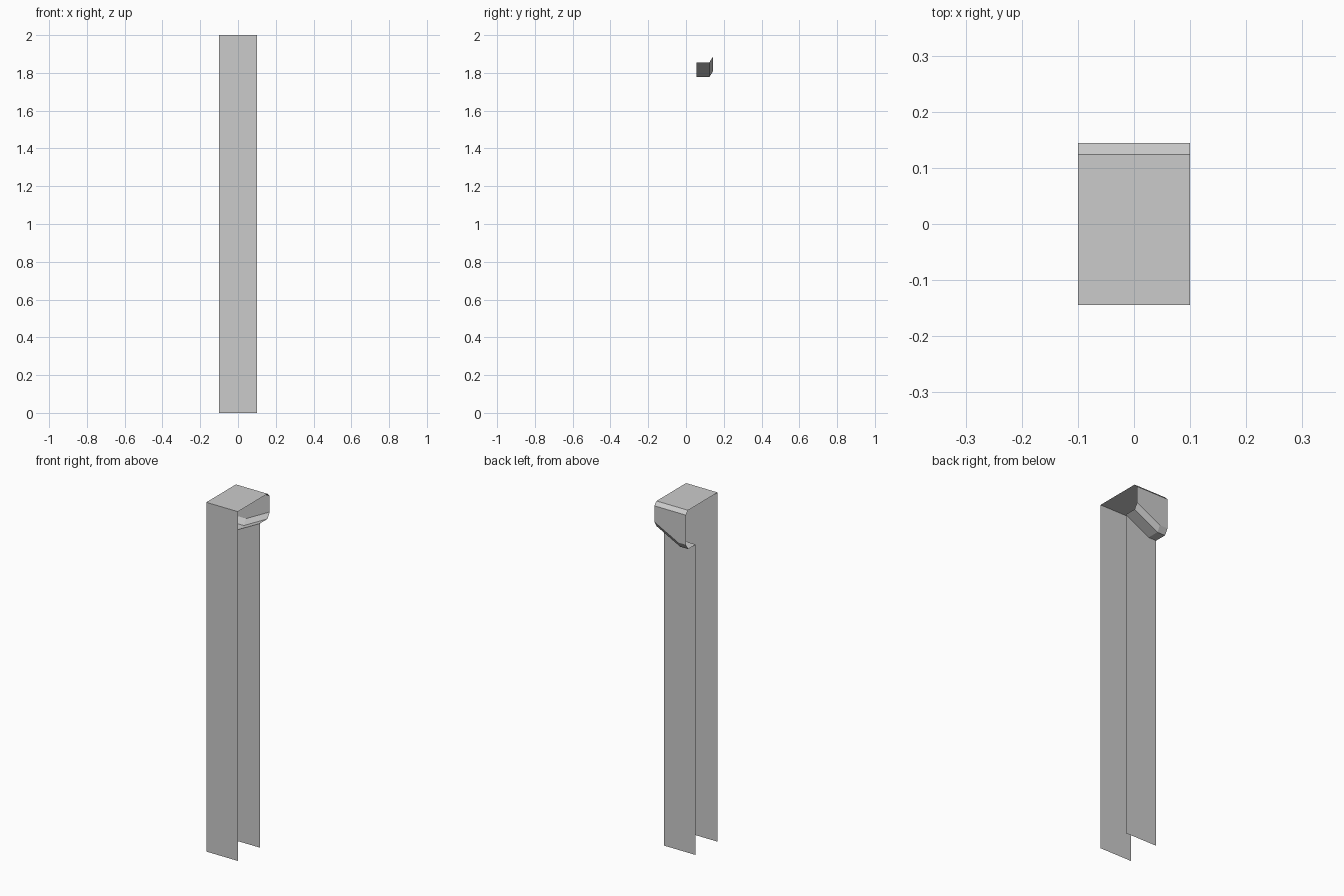
import bpy, bmesh

if "Cube" in bpy.data.objects:
    bpy.data.objects.remove(bpy.data.objects["Cube"])

W, Y0, Y1, BEV, SHEET = 0.1, -0.144, 0.144, 0.02, 0.055
# underside line of the overhanging head: sloped, then flat at the -x end
UNDER = [(W, 1.856), (-0.05, 1.778), (-W, 1.778)]


def make_part(name, strips):
    """Each strip is a pair of matching edges, skinned with quads."""
    bm = bmesh.new()
    for a, b in strips:
        va = [bm.verts.new(p) for p in a]
        vb = [bm.verts.new(p) for p in b]
        for i in range(len(a) - 1):
            bm.faces.new((va[i], vb[i], vb[i + 1], va[i + 1]))
    bmesh.ops.remove_doubles(bm, verts=bm.verts, dist=1e-5)
    me = bpy.data.meshes.new(name)
    bm.to_mesh(me)
    bm.free()
    ob = bpy.data.objects.new(name, me)
    bpy.context.collection.objects.link(ob)
    return ob


def level(y, z):
    return [(x, y, z) for x, _ in UNDER]


def under(y, lift=0.0):
    return [(x, y, z + lift) for x, z in UNDER]


# Front panel
make_part("front_panel", [([(-W, Y0, 2), (W, Y0, 2)], [(-W, Y0, 0), (W, Y0, 0)])])

# Head: top, bevel, back, lower chamfer and underside, open at both ends
rows = [[(x, Y0, 2) for x, _ in UNDER], level(Y1 - BEV, 2), level(Y1, 2 - BEV),
        under(Y1, 0.032), under(Y1 - BEV), under(SHEET)]
make_part("head_shell", list(zip(rows, rows[1:])))

# Rear panel hanging from the underside
make_part("rear_panel", [(under(SHEET), level(SHEET, 0))])
